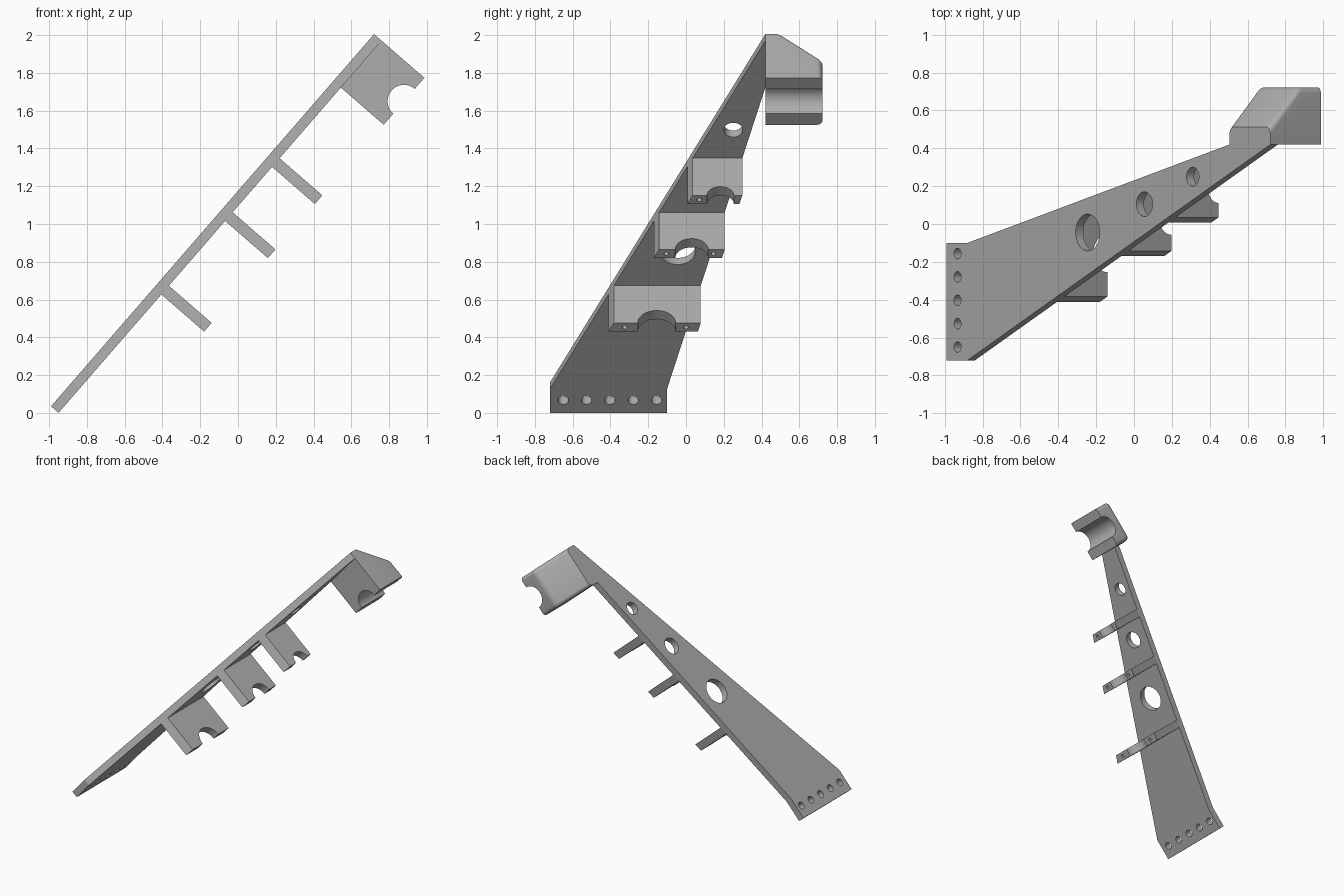
import bpy, bmesh, math
from mathutils import Matrix, Vector

cube = bpy.data.objects.get("Cube")
if cube:
    bpy.data.objects.remove(cube, do_unlink=True)

# Tilted frame: local x runs up the plate, y across it, z out of its upper face
FRAME = Matrix.Translation((-0.99, 0, 0.035)) @ Matrix.Rotation(math.radians(-49.04), 4, 'Y')
THICK, REACH = 0.053, 0.353
BASE, FLARE, NECK, TIP = 0.0, 0.168, 2.28, 2.609
Y0, Y1, Y_TIP = -0.72, -0.10, 0.42

grey = bpy.data.materials.new("plain grey")
grey.use_nodes = True
grey.diffuse_color = (0.42, 0.42, 0.42, 1)
grey.node_tree.nodes["Principled BSDF"].inputs["Base Color"].default_value = (0.42, 0.42, 0.42, 1)


def make_object(name, bm):
    bmesh.ops.recalc_face_normals(bm, faces=bm.faces)
    mesh = bpy.data.meshes.new(name)
    bm.to_mesh(mesh)
    bm.free()
    mesh.materials.append(grey)
    obj = bpy.data.objects.new(name, mesh)
    bpy.context.collection.objects.link(obj)
    obj.matrix_world = FRAME
    return obj


def prism(points, direction):
    """Closed prism from a flat outline swept along a direction."""
    bm = bmesh.new()
    face = bm.faces.new([bm.verts.new(p) for p in points])
    swept = bmesh.ops.extrude_face_region(bm, geom=[face], use_keep_orig=True)
    top = [v for v in swept["geom"] if isinstance(v, bmesh.types.BMVert)]
    bmesh.ops.translate(bm, verts=top, vec=direction)
    return bm


def cylinder(radius, depth, centre, axis='Z'):
    turn = Matrix() if axis == 'Z' else Matrix.Rotation(math.pi / 2, 4, 'X' if axis == 'Y' else 'Y')
    bm = bmesh.new()
    bmesh.ops.create_cone(bm, cap_ends=True, segments=48, radius1=radius, radius2=radius,
                          depth=depth, matrix=Matrix.Translation(centre) @ turn)
    cutter = make_object("hole_cutter", bm)
    cutter.hide_render = True
    return cutter


def finish(obj, cutters):
    """Cut the holes, then smooth the curved walls only."""
    bpy.context.view_layer.objects.active = obj
    for cutter in cutters:
        mod = obj.modifiers.new("cut", 'BOOLEAN')
        mod.operation, mod.solver, mod.object = 'DIFFERENCE', 'EXACT', cutter
        bpy.ops.object.modifier_apply(modifier=mod.name)
        bpy.data.objects.remove(cutter, do_unlink=True)
    bpy.ops.object.select_all(action='DESELECT')
    obj.select_set(True)
    bpy.ops.object.shade_smooth_by_angle(angle=math.radians(25))


def front_edge(s):
    return Y0 + (Y_TIP - Y0) * (s - FLARE) / (TIP - FLARE)


def back_edge(s):
    return Y1 + (Y_TIP - Y1) * (s - FLARE) / (NECK - FLARE)


# Tapered plate with lightening holes and a row of mounting holes
outline = [(BASE, Y0), (FLARE, Y0), (TIP, Y_TIP), (NECK, Y_TIP), (FLARE, Y1), (BASE, Y1)]
plate = make_object("tapered_plate", prism([(s, y, 0) for s, y in outline], (0, 0, -THICK)))
holes = [(1.137, -0.045, 0.097), (1.594, 0.105, 0.065), (1.983, 0.25, 0.05)]
holes += [(0.088, -0.65 + 0.1235 * i, 0.028) for i in range(5)]
finish(plate, [cylinder(r, 0.3, (s, y, 0)) for s, y, r in holes])

# Cradle ribs: start, notch centre, notch radius, screw hole positions
ribs = [("lower", 0.83, -0.155, 0.1, (-0.325, 0.0)),
        ("middle", 1.345, 0.03, 0.087, (-0.105, 0.145)),
        ("upper", 1.724, 0.182, 0.071, (0.07,))]
for name, s, y, radius, screws in ribs:
    e = s + 0.061
    corners = [(s, front_edge(s)), (e, front_edge(e)), (e, back_edge(e)), (s, back_edge(s))]
    rib = make_object(name + "_cradle_rib",
                      prism([(a, b, -THICK) for a, b in corners], (0, 0, THICK - REACH)))
    cuts = [cylinder(radius, 0.3, (s + 0.03, y, -REACH), 'X')]
    cuts += [cylinder(0.012, 0.2, (s + 0.03, w, -REACH)) for w in screws]
    finish(rib, cuts)

# Head block with a sloped, rounded back and a half-round channel
BACK = 0.722
side = [(Y_TIP, 0), (0.512, 0), (BACK, -0.2), (BACK, -REACH), (Y_TIP, -REACH)]
bm = prism([(NECK, y, h) for y, h in side], (TIP - NECK, 0, 0))
rounded = []
for edge in bm.edges:
    a, b = (v.co for v in edge.verts)
    mid = (a + b) / 2
    if mid.y > 0.6 and mid.z > -REACH + 0.01:
        rounded.append(edge)
bmesh.ops.bevel(bm, geom=rounded, offset=0.028, segments=6, profile=0.5, affect='EDGES')
head = make_object("head_block", bm)
finish(head, [cylinder(0.087, 1.0, ((NECK + TIP) / 2, 0.57, -REACH), 'Y')])
